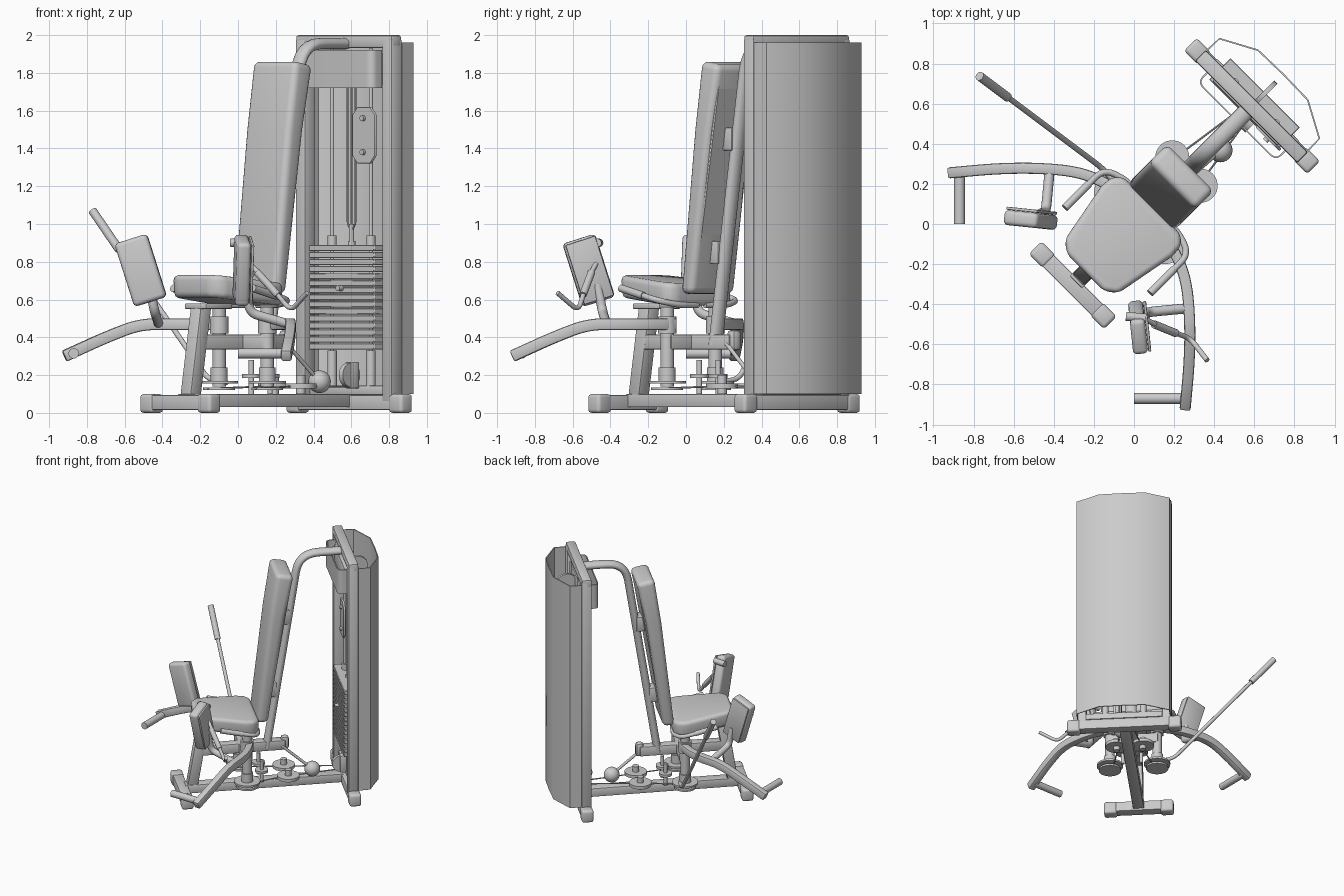
import bpy, bmesh, math
from mathutils import Vector, Matrix

if "Cube" in bpy.data.objects:
    bpy.data.objects.remove(bpy.data.objects["Cube"])

# Built in a local frame (machine axis along y, front at -y), turned 45 degrees at the end.
S = math.sqrt(0.5)
def W(x, y, z):
    return Vector(((x - y) * S, (x + y) * S, z))

def finish(name, bm, bev=0, seg=2):
    bmesh.ops.recalc_face_normals(bm, faces=bm.faces)
    if bev:
        es = [e for e in bm.edges if len(e.link_faces) == 2 and e.calc_face_angle() > 0.6]
        bmesh.ops.bevel(bm, geom=es, offset=bev, segments=seg, profile=0.5, affect='EDGES', clamp_overlap=True)
    me = bpy.data.meshes.new(name)
    bm.to_mesh(me)
    bm.free()
    ob = bpy.data.objects.new(name, me)
    bpy.context.collection.objects.link(ob)
    return ob

def box(name, c, size, bev=0.006, rot=None, seg=2):
    bm = bmesh.new()
    bmesh.ops.create_cube(bm, size=1)
    m = Matrix.Translation(c) @ (rot or Matrix()) @ Matrix.Diagonal((*size, 1))
    bm.transform(m)
    return finish(name, bm, bev, seg)

def prism(name, low, high, bev, seg=4):
    bm = bmesh.new()
    a = [bm.verts.new(p) for p in low]
    b = [bm.verts.new(p) for p in high]
    bm.faces.new(a)
    bm.faces.new(b)
    for i in range(len(a)):
        j = (i + 1) % len(a)
        bm.faces.new((a[i], a[j], b[j], b[i]))
    return finish(name, bm, bev, seg)

def fillet(pts, d, n=7):
    pts = [Vector(p) for p in pts]
    out = [pts[0]]
    for p, q, r in zip(pts, pts[1:], pts[2:]):
        u = q + (p - q).normalized() * min(d, (p - q).length * .49)
        v = q + (r - q).normalized() * min(d, (r - q).length * .49)
        for i in range(n):
            t = i / (n - 1)
            out.append(u * (1 - t) ** 2 + q * 2 * t * (1 - t) + v * t * t)
    return out + [pts[-1]]

def sweep(name, pts, w, h=None, rect=False, bend=0, n=14, up=(0, 0, 1), bev=0):
    pts = fillet(pts, bend) if bend else [Vector(p) for p in pts]
    h = h or w
    up = Vector(up)
    if abs((pts[-1] - pts[0]).normalized().dot(up)) > 0.98:
        up = Vector((0, 1, 0))
    if rect:
        sec = [(-.5, -.5), (.5, -.5), (.5, .5), (-.5, .5)]
    else:
        sec = [(math.cos(k * math.tau / n) / 2, math.sin(k * math.tau / n) / 2) for k in range(n)]
    bm = bmesh.new()
    rings = []
    for i, p in enumerate(pts):
        t = (pts[min(i + 1, len(pts) - 1)] - pts[max(i - 1, 0)]).normalized()
        s = t.cross(up).normalized()
        u = s.cross(t)
        rings.append([bm.verts.new(p + s * a * w + u * b * h) for a, b in sec])
    for r, q in zip(rings, rings[1:]):
        for k in range(len(sec)):
            j = (k + 1) % len(sec)
            bm.faces.new((r[k], r[j], q[j], q[k]))
    bm.faces.new(rings[0])
    bm.faces.new(rings[-1])
    return finish(name, bm, bev)

def disc(name, x, y, z0, z1, r):
    return sweep(name, [(x, y, z0), (x, y, z1)], 2 * r, n=28)

def both(ob):
    o = ob.copy()
    o.data = ob.data.copy()
    o.data.transform(Matrix.Diagonal((-1, 1, 1, 1)))
    o.data.flip_normals()
    o.name = ob.name + "_left"
    bpy.context.collection.objects.link(o)

# Base frame and feet
box("base_beam", (0, .2, .065), (.085, 1.22, .07))
box("front_foot", (0, -.432, .055), (.46, .08, .08))
box("rear_foot", (0, .832, .055), (.8, .08, .08))
both(box("front_foot_cap", (.215, -.432, .05), (.1, .09, .1), .018, seg=3))
both(box("rear_foot_cap", (.385, .832, .05), (.1, .09, .1), .018, seg=3))

# Tower frame, rear shroud and header cover
both(box("tower_column", (.325, .828, 1.02), (.07, .076, 1.92)))
box("tower_top", (0, .828, 1.966), (.72, .076, .068), .012)
sh = [(-.355, .868), (-.352, .955), (-.175, 1.05), (0, 1.054), (.175, 1.05), (.352, .955), (.355, .868)]
sweep("rear_shroud", [(x, y, 1.03) for x, y in sh], .008, 1.86, rect=True)
hd = [(-.275, .8, 1.82), (-.275, .725, 1.82), (.275, .725, 1.82), (.275, .8, 1.82)]
sweep("header_cover", hd, .008, .2, rect=True, bend=.045)
box("header_box", (0, .82, 1.82), (.46, .08, .17), .01)
box("bottom_cross_plate", (0, .85, .12), (.58, .05, .05))

# Weight stack, guide rods and cable
for i in range(15):
    box("weight_plate", (0, .85, .351 + i * .0373), (.49, .15, .033), .004, seg=1)
for s in (-1, 1):
    disc("guide_rod", s * .145, .85, .12, 1.93, .011)
    disc("guide_bushing", s * .145, .85, .885, .94, .024)
    disc("stack_cushion", s * .145, .85, .14, .33, .025)
disc("selector_rod", 0, .85, .88, 1.0, .013)
both(sweep("cable_fork", [(0, .85, .96), (.03, .85, 1.0), (.03, .85, 1.8)], .009, bend=.02, n=8))
disc("lift_cable", 0, .85, 1.0, 1.9, .005)
disc("selector_pin", 0, .85, .89, .91, .02)
sweep("selector_knob", [(0, .775, .66), (0, .745, .66)], .03)
sweep("top_pulley", [(-.012, .92, 1.82), (.012, .92, 1.82)], .16, n=28)
sweep("lower_pulley", [(.04, .78, .2), (.07, .78, .2)], .13, n=28)
box("lower_pulley_bracket", (.055, .8, .2), (.06, .05, .14))
prof = [(.17 + dx, y, 1.47 + dz) for y in (.77, .785) for dx, dz in
        [(-.085, -.11), (-.05, -.15), (.05, -.15), (.085, -.11), (.085, .11), (.05, .15), (-.05, .15), (-.085, .11)]]
prism("instruction_plate", prof[:8], prof[8:], .004, 1)
for z in (1.38, 1.56):
    sweep("plate_bolt", [(.17, .755, z), (.17, .775, z)], .03)

# Seat post, carriage beam and back support tube
sweep("seat_post", [(0, -.355, .09), (0, -.275, .57)], .08, .08, rect=True, up=(0, 1, 0), bev=.008)
box("seat_bracket", (0, -.22, .565), (.16, .2, .03))
box("carriage_beam", (0, .03, .375), (.075, .66, .08), .008)
box("carriage_end", (0, .36, .385), (.06, .06, .11), .02)
box("pivot_crossbar", (0, .04, .375), (.38, .08, .08), .01)
sweep("back_support", [(0, .22, .36), (0, .47, 1.955), (0, .81, 1.955)], .06, .085, bend=.15, up=(1, 0, 0), n=18)
for z, y in ((.85, .24), (1.45, .34)):
    box("back_pad_mount", (0, y, z), (.1, .1, .12))

# Seat and backrest pads
def seat_outline(lift, k):
    o = [(.13, -.345), (.19, -.3), (.25, .02), (.245, .09), (.2, .13)]
    o = o + [(-x, y) for x, y in reversed(o)]
    return [(x * k, y * k, lift - .1 * (y + .1)) for x, y in o]
prism("seat_pad", seat_outline(.588, .98), seat_outline(.708, 1), .03)
def pad_side(x):
    return [(x, y, z) for y, z in [(.115, .63), (.205, .63), (.335, 1.5), (.405, 1.84), (.27, 1.865), (.215, 1.5)]]
prism("back_pad", pad_side(-.165), pad_side(.165), .035)
shell = [(.2, .72), (.215, .72), (.385, 1.75), (.365, 1.75)]
prism("back_shell", [(-.14, y, z) for y, z in shell], [(.14, y, z) for y, z in shell], .005, 1)

# Pivots, one per side
for ob in (disc("pivot_post", .18, .039, .14, .56, .036),
           disc("pivot_collar", .18, .039, .42, .51, .05),
           disc("pivot_hub", .18, .039, .16, .24, .045),
           disc("cam_disc", .18, .039, .155, .17, .1),
           disc("cam_disc_lower", .18, .039, .12, .135, .085),
           disc("idler_pulley", .1, .37, .13, .155, .085),
           disc("idler_hub", .1, .37, .1, .2, .025),
           disc("small_pulley", .07, .17, .185, .205, .05),
           disc("small_pulley_axle", .07, .17, .1, .28, .014),
           sweep("floor_cable", [(.18, -.05, .128), (.1, .3, .14), (.03, .78, .14)], .01, n=8)):
    both(ob)

# Counterbalance ball and link rod
bm = bmesh.new()
bmesh.ops.create_uvsphere(bm, u_segments=24, v_segments=14, radius=.06, matrix=Matrix.Translation((.045, .565, .165)))
finish("balance_ball", bm)
sweep("balance_link", [(.03, .33, .37), (.045, .56, .17)], .022)

# Swinging leg arms with foot pegs and knee pads
arm = [W(.155, -.06, .47), W(.235, -.2, .47), W(.268, -.33, .47), W(.28, -.52, .47), W(.275, -.7, .4), W(.255, -.92, .3)]
both(sweep("leg_arm", arm, .055, .062, rect=True, bend=.09, bev=.01))
both(sweep("foot_peg", [W(.26, -.87, .315), W(0, -.87, .315)], .055, n=18))
both(sweep("knee_pad_bar", [W(.27, -.42, .47), W(.06, -.44, .53), W(.05, -.47, .68)], .05, bend=.05))
rot = Matrix.Rotation(math.radians(51), 4, 'Z') @ Matrix.Rotation(math.radians(17.7), 4, 'X')
both(box("knee_pad", W(.02, -.515, .755), (.075, .18, .35), .022, rot, 3))
both(box("knee_pad_plate", W(.066, -.51, .755), (.015, .165, .33), .005, rot))

# Seat side handles
both(sweep("side_handle", [W(.08, -.345, .66), W(.275, -.15, .595), W(.215, -.03, .57), W(.1, .06, .57)], .032, bend=.06))
both(sweep("side_grip", [W(.08, -.345, .66), W(.2, -.225, .62)], .04))

# Release handle on the right pad
sweep("release_handle", [W(.05, -.47, .8), W(.13, -.515, .72), W(.28, -.57, .54), W(.365, -.68, .635)], .026, bend=.05)
sweep("release_grip", [W(.1, -.5, .745), W(.21, -.545, .625)], .04)
sweep("release_pin", [W(-.04, -.46, .9), W(.06, -.47, .9)], .045)

# Range lever on the left side
sweep("range_lever", [W(-.06, .17, .16), W(-.16, .28, .18), W(-.76, .73, 1.055)], .028, bend=.05)
sweep("range_grip", [W(-.63, .632, .865), W(-.77, .737, 1.07)], .046, n=18)

# Turn into place and shade
for ob in bpy.context.scene.objects:
    ob.data.transform(Matrix.Rotation(math.radians(-45), 4, 'Z'))
    ob.select_set(True)
    bpy.context.view_layer.objects.active = ob
bpy.ops.object.shade_smooth_by_angle(angle=math.radians(38))
